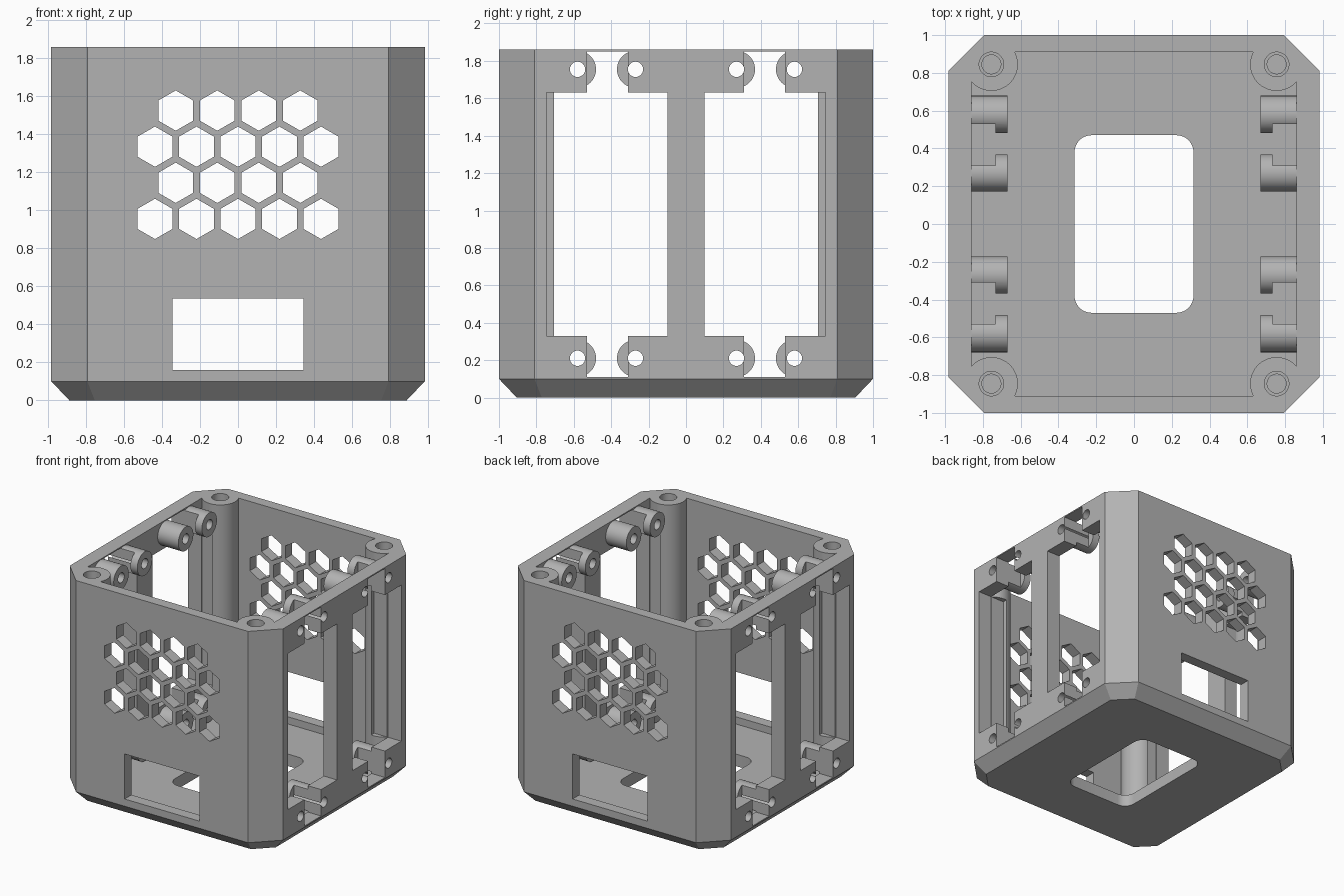
import bpy, bmesh, math
from mathutils import Matrix, Vector

if "Cube" in bpy.data.objects:
    bpy.data.objects.remove(bpy.data.objects["Cube"], do_unlink=True)

plastic = bpy.data.materials.new("grey plastic")
plastic.use_nodes = True
GREY = (0.45, 0.45, 0.45, 1)
plastic.diffuse_color = GREY
plastic.node_tree.nodes["Principled BSDF"].inputs["Base Color"].default_value = GREY

SIGNS = (-1, 1)
CORNERS = [(sx, sy) for sx in SIGNS for sy in SIGNS]
TOP, FLOOR = 1.86, 0.1
HX, HY = 0.983, 1.0
POST_X, POST_Y = 0.755, 0.845
LUG_Y, LUG_Z = (0.27, 0.58), (0.21, 1.755)


def finish(bm, name):
    bmesh.ops.recalc_face_normals(bm, faces=bm.faces)
    mesh = bpy.data.meshes.new(name)
    bm.to_mesh(mesh)
    bm.free()
    obj = bpy.data.objects.new(name, mesh)
    bpy.context.collection.objects.link(obj)
    mesh.materials.append(plastic)
    return obj


def add_box(bm, lo, hi):
    lo, hi = Vector(lo), Vector(hi)
    m = Matrix.Translation((lo + hi) / 2) @ Matrix.Diagonal((*(hi - lo), 1))
    bmesh.ops.create_cube(bm, size=1, matrix=m)


def add_cylinder(bm, centre, radius, length, axis="Z", sides=48):
    turn = {"X": Matrix.Rotation(math.pi / 2, 4, "Y"),
            "Y": Matrix.Rotation(math.pi / 2, 4, "X"),
            "Z": Matrix.Identity(4)}[axis]
    if axis == "Y":  # point-up polygons
        turn = turn @ Matrix.Rotation(math.pi / 2, 4, "Z") if sides % 4 == 0 else turn
    bmesh.ops.create_cone(bm, cap_ends=True, segments=sides, radius1=radius,
                          radius2=radius, depth=length,
                          matrix=Matrix.Translation(centre) @ turn)


def combine(target, tool, operation="DIFFERENCE"):
    tool.hide_render = True
    mod = target.modifiers.new("cut", "BOOLEAN")
    mod.operation, mod.solver, mod.object = operation, "EXACT", tool
    bpy.context.view_layer.objects.active = target
    bpy.ops.object.modifier_apply(modifier=mod.name)
    bpy.data.objects.remove(tool, do_unlink=True)


def octagon(bm, hx, hy, c, z):
    pts = []
    for sx, sy in ((1, 1), (-1, 1), (-1, -1), (1, -1)):
        pair = [(sx * hx, sy * (hy - c)), (sx * (hx - c), sy * hy)]
        pts += pair if sx * sy > 0 else pair[::-1]
    return [bm.verts.new((x, y, z)) for x, y in pts]


# Outer block with cut corners and a chamfered base
bm = bmesh.new()
rings = [octagon(bm, HX - 0.095, HY - 0.095, 0.134, 0),
         octagon(bm, HX, HY, 0.19, FLOOR), octagon(bm, HX, HY, 0.19, TOP)]
for a, b in zip(rings, rings[1:]):
    for i in range(8):
        j = (i + 1) % 8
        bm.faces.new((a[i], a[j], b[j], b[i]))
bm.faces.new(rings[0])
bm.faces.new(rings[-1])
shell = finish(bm, "enclosure_shell")

# Cavity that leaves the round corner posts standing
bm = bmesh.new()
add_box(bm, (-0.86, -0.91, FLOOR), (0.86, 0.91, 2))
cavity = finish(bm, "cavity_cutter")
bm = bmesh.new()
for sx, sy in CORNERS:
    add_cylinder(bm, (sx * POST_X, sy * POST_Y, 1), 0.14, 3, sides=64)
combine(cavity, finish(bm, "corner_posts"))
combine(shell, cavity)

# Round mounting lugs on the side walls
bm = bmesh.new()
for sx, sy in CORNERS:
    for y in LUG_Y:
        for z in LUG_Z:
            add_cylinder(bm, (sx * 0.785, sy * y, z), 0.099, 0.23, "X")
combine(shell, finish(bm, "mounting_lugs"), "UNION")

# Tall side openings, then the narrow slots above and below them
for y0, y1, z0, z1 in ((0.1, 0.745, 0.33, 1.63), (0.31, 0.53, 0.11, 1.85)):
    bm = bmesh.new()
    for sx, sy in CORNERS:
        xs, ys = sorted((sx * 0.733, sx * 1.2)), sorted((sy * y0, sy * y1))
        add_box(bm, (xs[0], ys[0], z0), (xs[1], ys[1], z1))
    combine(shell, finish(bm, "side_opening_cutter"))

# Screw holes through the lugs
bm = bmesh.new()
for sx, sy in CORNERS:
    for y in LUG_Y:
        for z in LUG_Z:
            add_cylinder(bm, (sx * 0.9, sy * y, z), 0.041, 0.6, "X", 32)
combine(shell, finish(bm, "lug_hole_cutter"))

# Stepped blind holes in the corner posts
for radius, depth in ((0.065, 0.2), (0.05, 0.5)):
    bm = bmesh.new()
    for sx, sy in CORNERS:
        add_cylinder(bm, (sx * POST_X, sy * POST_Y, TOP), radius, depth * 2)
    combine(shell, finish(bm, "post_hole_cutter"))

# Honeycomb vents and the window, through front and back
bm = bmesh.new()
for row in range(4):
    count = 5 if row % 2 == 0 else 4
    for i in range(count):
        x = (i - (count - 1) / 2) * 0.2185
        add_cylinder(bm, (x, 0, 0.955 + row * 0.19), 0.106, 3, "Y", 6)
add_box(bm, (-0.345, -1.5, 0.16), (0.345, 1.5, 0.535))
combine(shell, finish(bm, "vent_cutter"))

# Rounded opening in the floor
bm = bmesh.new()
outline = []
for k, (sx, sy) in enumerate(((1, 1), (-1, 1), (-1, -1), (1, -1))):
    for i in range(9):
        a = (k + i / 8) * math.pi / 2
        outline.append(bm.verts.new((sx * 0.225 + 0.09 * math.cos(a),
                                     sy * 0.38 + 0.09 * math.sin(a), -0.1)))
face = bm.faces.new(outline)
grown = bmesh.ops.extrude_face_region(bm, geom=[face])["geom"]
bmesh.ops.translate(bm, vec=(0, 0, 0.3),
                    verts=[v for v in grown if isinstance(v, bmesh.types.BMVert)])
combine(shell, finish(bm, "floor_opening_cutter"))

bpy.ops.object.select_all(action="DESELECT")
shell.select_set(True)
bpy.context.view_layer.objects.active = shell
bpy.ops.object.shade_smooth_by_angle(angle=math.radians(30))
